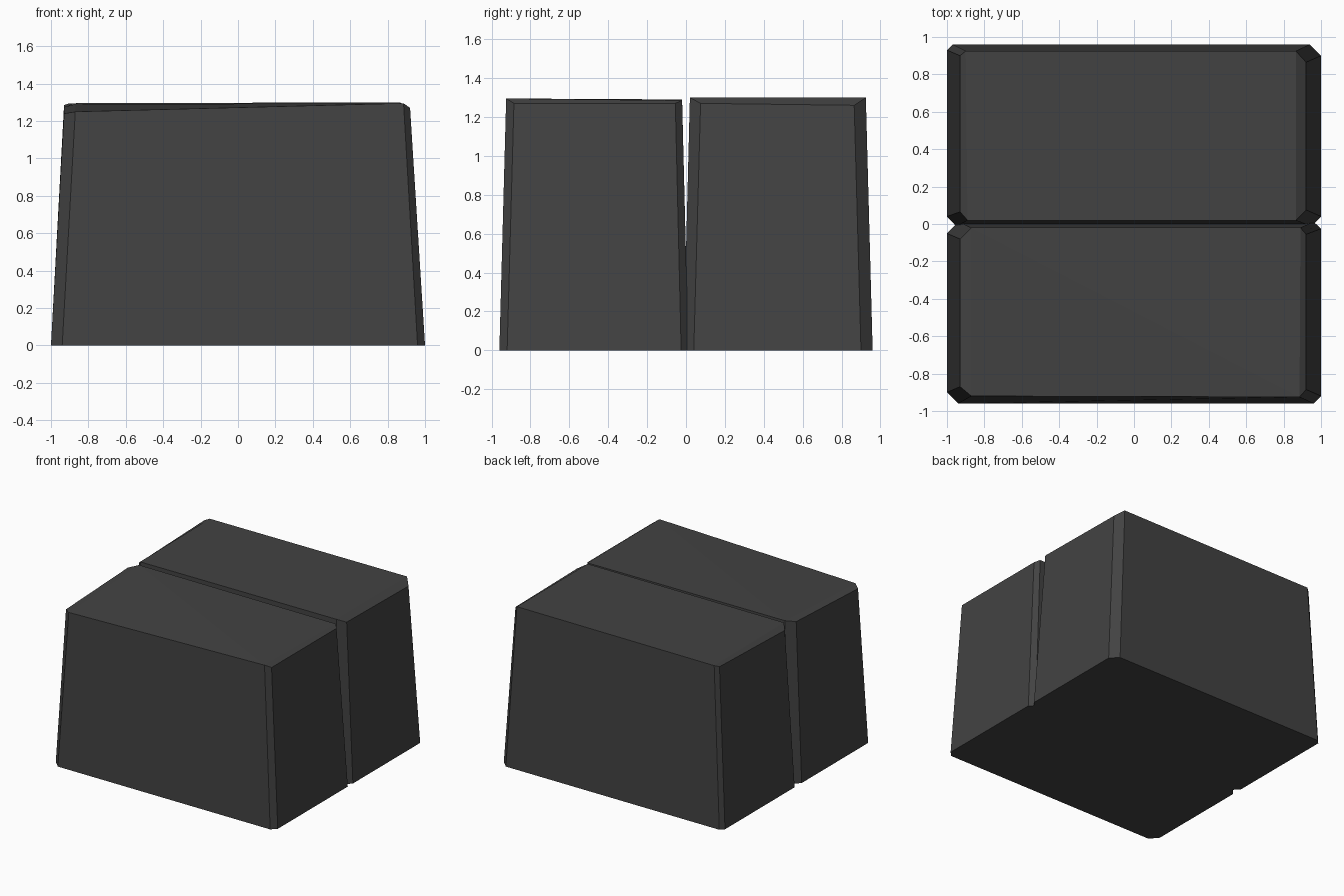
import bpy
import bmesh

if "Cube" in bpy.data.objects:
    bpy.data.objects.remove(bpy.data.objects["Cube"])

dark_grey = bpy.data.materials.new("dark grey")
dark_grey.diffuse_color = (0.055, 0.055, 0.055, 1.0)
dark_grey.use_nodes = True
dark_grey.node_tree.nodes["Principled BSDF"].inputs["Base Color"].default_value = dark_grey.diffuse_color


def chamfered_block(name, base, rim, diagonal):
    """Tapered eight-sided block. Rings start at the left end of the front wall
    and run counter-clockwise; the top is a panel with a sloping strip each end."""
    bm = bmesh.new()
    low = [bm.verts.new((x, y, 0)) for x, y in base]
    top = [bm.verts.new(p) for p in rim]
    bm.faces.new(low[::-1])
    # walls and corner chamfers
    for i in range(8):
        j = (i + 1) % 8
        bm.faces.new((low[i], low[j], top[j], top[i]))
    # sloping end strips
    bm.faces.new((top[1], top[2], top[3], top[4]))
    bm.faces.new((top[5], top[6], top[7], top[0]))
    # slightly uneven top panel, folded along one diagonal
    panel = [top[0], top[1], top[4], top[5]]
    panel = panel[diagonal:] + panel[:diagonal]
    bm.faces.new((panel[0], panel[1], panel[2]))
    bm.faces.new((panel[0], panel[2], panel[3]))
    bmesh.ops.recalc_face_normals(bm, faces=bm.faces[:])
    mesh = bpy.data.meshes.new(name)
    bm.to_mesh(mesh)
    bm.free()
    mesh.materials.append(dark_grey)
    obj = bpy.data.objects.new(name, mesh)
    bpy.context.collection.objects.link(obj)
    return obj


# front half
chamfered_block(
    "front_block",
    [(-0.94, -0.96), (0.96, -0.96), (1, -0.92), (1, -0.025),
     (0.96, 0.012), (-0.94, 0.012), (-1, -0.05), (-1, -0.90)],
    [(-0.87, -0.92, 1.25), (0.885, -0.925, 1.295), (0.92, -0.885, 1.27),
     (0.92, -0.055, 1.27), (0.89, -0.02, 1.285), (-0.87, -0.02, 1.29),
     (-0.93, -0.08, 1.275), (-0.93, -0.87, 1.24)],
    1)

# back half
chamfered_block(
    "back_block",
    [(-0.95, -0.013), (0.95, -0.013), (1, 0.04), (1, 0.90),
     (0.94, 0.96), (-0.97, 0.96), (-1, 0.93), (-1, 0.04)],
    [(-0.89, 0.02, 1.295), (0.865, 0.02, 1.30), (0.92, 0.075, 1.27),
     (0.92, 0.865, 1.26), (0.865, 0.925, 1.30), (-0.90, 0.925, 1.295),
     (-0.93, 0.90, 1.285), (-0.93, 0.065, 1.26)],
    0)
